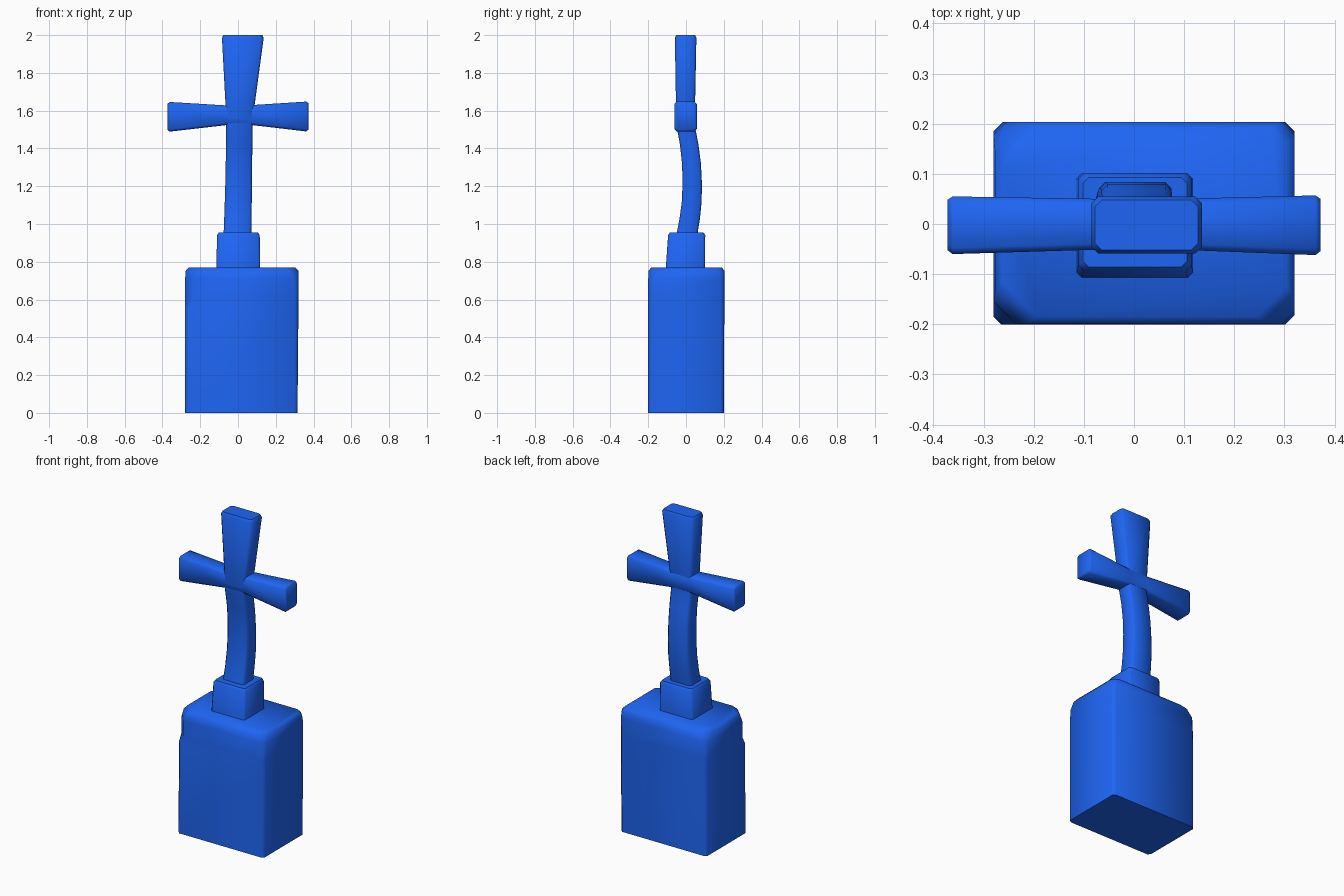
import bpy, bmesh

mat = bpy.data.materials.new("blue")
mat.diffuse_color = (0.013, 0.13, 0.9, 1)


def loft(name, rings, axis="z"):
    """Skin chamfered rectangles: (t, u0, u1, v0, v1, chamfer or 4 corner chamfers)."""
    bm = bmesh.new()
    loops = []
    for t, u0, u1, v0, v1, c in rings:
        a, b, d, e = c if isinstance(c, tuple) else (c,) * 4
        pts = [(u0, v0 + a), (u0 + a, v0), (u1 - b, v0), (u1, v0 + b),
               (u1, v1 - d), (u1 - d, v1), (u0 + e, v1), (u0, v1 - e)]
        loops.append([bm.verts.new((u, v, t) if axis == "z" else (t, u, v)) for u, v in pts])
    for lo, hi in zip(loops, loops[1:]):
        for i in range(8):
            j = (i + 1) % 8
            bm.faces.new((lo[i], lo[j], hi[j], hi[i]))
    bm.faces.new(loops[0][::-1])
    bm.faces.new(loops[-1])
    bmesh.ops.recalc_face_normals(bm, faces=bm.faces)
    me = bpy.data.meshes.new(name)
    bm.to_mesh(me)
    bm.free()
    me.materials.append(mat)
    ob = bpy.data.objects.new(name, me)
    bpy.context.collection.objects.link(ob)
    bpy.ops.object.select_all(action="DESELECT")
    ob.select_set(True)
    bpy.context.view_layer.objects.active = ob
    bpy.ops.object.shade_smooth_by_angle(angle=0.85)
    return ob


# Stone base: worn upper corners, with a larger chip at the front left
loft("base", [
    (0.0, -0.28, 0.315, -0.2, 0.2, 0.015),
    (0.56, -0.28, 0.32, -0.2, 0.203, 0.018),
    (0.61, -0.28, 0.32, -0.2, 0.203, (0.045, 0.018, 0.018, 0.02)),
    (0.71, -0.28, 0.32, -0.2, 0.203, (0.045, 0.025, 0.02, 0.025)),
    (0.752, -0.277, 0.32, -0.198, 0.203, (0.06, 0.05, 0.03, 0.06)),
    (0.77, -0.262, 0.304, -0.185, 0.19, (0.07, 0.06, 0.03, 0.08)),
])

# Small plinth, its front leaning slightly backward
loft("plinth", [
    (0.75, -0.115, 0.118, -0.108, 0.1, 0.01),
    (0.94, -0.111, 0.115, -0.095, 0.102, 0.012),
    (0.955, -0.102, 0.106, -0.086, 0.093, 0.012),
])

# Bent shaft continuing into the flared upper arm
loft("cross_post", [
    (0.93, -0.077, 0.07, -0.053, 0.058, 0.012),
    (1.03, -0.073, 0.071, -0.034, 0.074, 0.012),
    (1.12, -0.07, 0.073, -0.022, 0.083, 0.012),
    (1.22, -0.067, 0.074, -0.018, 0.084, 0.012),
    (1.32, -0.065, 0.075, -0.021, 0.079, 0.012),
    (1.42, -0.064, 0.076, -0.032, 0.066, 0.012),
    (1.52, -0.064, 0.078, -0.05, 0.047, 0.012),
    (1.63, -0.066, 0.088, -0.053, 0.048, 0.012),
    (1.985, -0.085, 0.136, -0.059, 0.055, 0.014),
    (2.0, -0.078, 0.128, -0.052, 0.048, 0.014),
], "z")

# Crossbar flaring towards both ends
loft("crossbar", [
    (-0.372, -0.052, 0.048, 1.498, 1.637, 0.012),
    (-0.362, -0.06, 0.055, 1.489, 1.646, 0.012),
    (-0.066, -0.051, 0.05, 1.523, 1.628, 0.012),
    (0.08, -0.051, 0.05, 1.523, 1.63, 0.012),
    (0.362, -0.062, 0.057, 1.49, 1.648, 0.012),
    (0.372, -0.054, 0.05, 1.499, 1.64, 0.012),
], "x")
